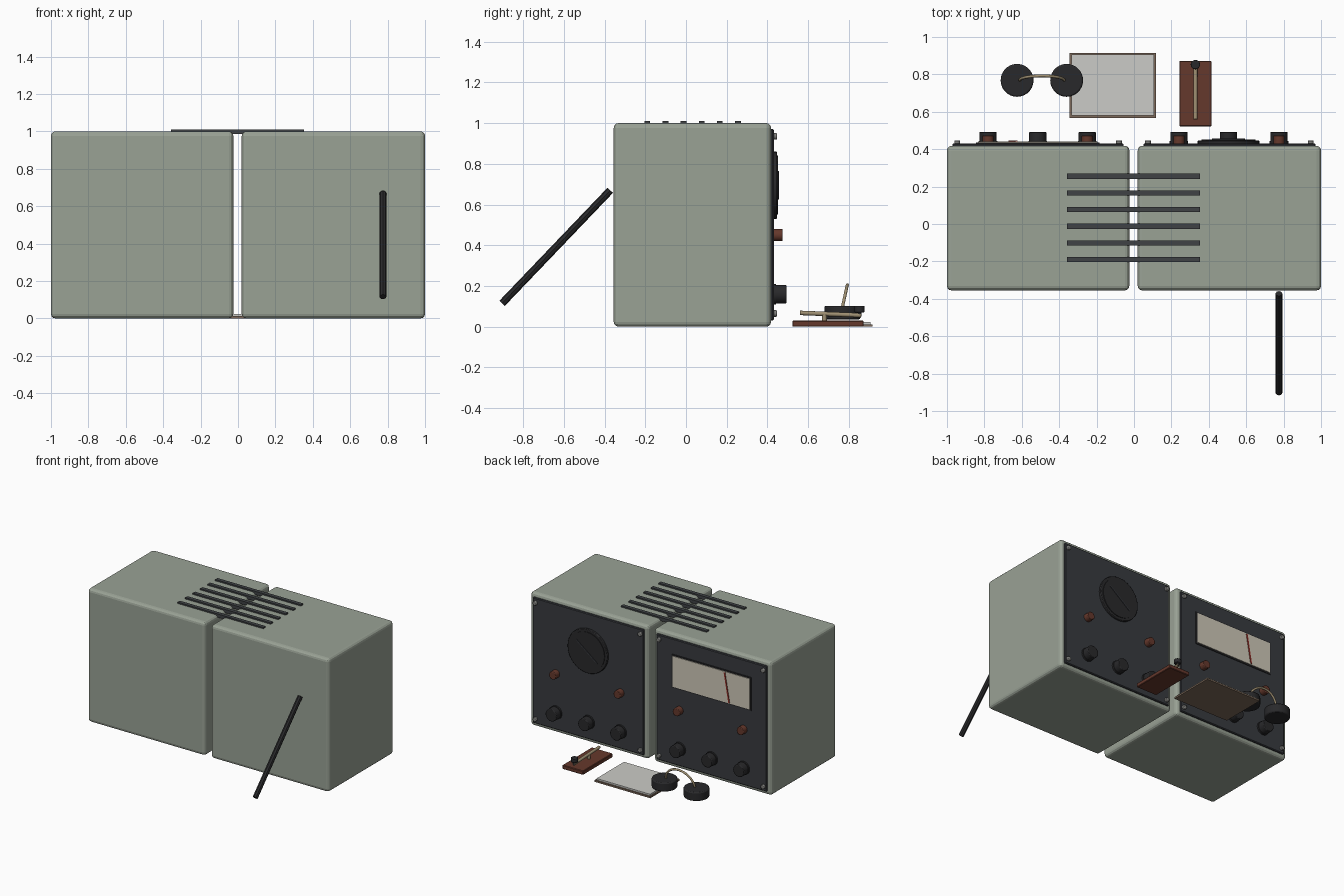
import bpy, math
from mathutils import Vector

if "Cube" in bpy.data.objects:
    bpy.data.objects.remove(bpy.data.objects["Cube"])


def mat(name, r, g, b):
    m = bpy.data.materials.new(name)
    m.diffuse_color = (r, g, b, 1)
    m.use_nodes = True
    m.node_tree.nodes["Principled BSDF"].inputs["Base Color"].default_value = m.diffuse_color
    return m


SAGE = mat("sage_enamel", .32, .36, .30)
PANEL = mat("dark_panel", .04, .043, .05)
BLACK = mat("black_plastic", .022, .022, .024)
SLOT = mat("slot_grey", .05, .055, .06)
CREAM = mat("cream_dial", .62, .58, .48)
BROWN = mat("brown_wood", .13, .04, .025)
RED = mat("red_needle", .35, .04, .03)
BRASS = mat("brass", .35, .28, .17)
STEEL = mat("steel", .22, .22, .21)
PAPER = mat("paper", .6, .6, .57)
BOARD = mat("board", .2, .14, .1)


def finish(ob, name, m, bevel, segs):
    ob.name = name
    ob.data.materials.append(m)
    if bevel:
        b = ob.modifiers.new("bevel", 'BEVEL')
        b.width, b.segments, b.limit_method = bevel, segs, 'ANGLE'
    return ob


def box(name, x, y, z, m, bevel=0, segs=1):
    """Box from (min, max) ranges."""
    r = (x, y, z)
    bpy.ops.mesh.primitive_cube_add(size=1, location=[(a + b) / 2 for a, b in r])
    ob = bpy.context.object
    ob.scale = [b - a for a, b in r]
    bpy.ops.object.transform_apply(location=False, rotation=False, scale=True)
    return finish(ob, name, m, bevel, segs)


def rod(name, p, q, r, m, sides=24, bevel=0):
    """Cylinder between two points."""
    p, q = Vector(p), Vector(q)
    d = q - p
    bpy.ops.mesh.primitive_cylinder_add(
        vertices=sides, radius=r, depth=d.length, location=(p + q) / 2,
        rotation=d.to_track_quat('Z', 'Y').to_euler())
    if sides > 8:
        bpy.ops.object.shade_smooth_by_angle(angle=math.radians(35))
    return finish(bpy.context.object, name, m, bevel, 2)


FACE = .431  # control panel surface

# Two cabinets with control panels on the +y side
for side, x0, x1, knobs in (("receiver", -1, -.025, (-.78, -.515, -.25)),
                            ("speaker", .02, 1, (.24, .505, .775))):
    box(side + "_cabinet", (x0, x1), (-.355, .418), (0, 1), SAGE, .024, 3)
    box(side + "_panel", (x0 + .03, x1 - .03), (.40, FACE), (.03, .97), PANEL, .005)
    # Corner screws
    for x in (x0 + .055, x1 - .055):
        for z in (.065, .935):
            rod(side + "_screw", (x, FACE - .005, z), (x, FACE + .016, z), .016, STEEL, 12, .004)
    # Large control knobs with a skirt
    for x in knobs:
        rod(side + "_knob_skirt", (x, FACE - .005, .16), (x, FACE + .012, .16), .05, BLACK)
        rod(side + "_knob", (x, FACE, .16), (x, FACE + .062, .16), .046, BLACK, 24, .005)
    # Small brown knobs
    for x in (knobs[0], knobs[2]):
        rod(side + "_small_knob", (x, FACE - .005, .45), (x, FACE + .043, .45), .03, BROWN, 16, .004)

# Tuning dial and slanted needle
box("dial_frame", (-.845, -.185), (FACE - .01, .436), (.605, .855), BLACK)
box("dial_face", (-.835, -.195), (FACE - .01, .441), (.615, .845), CREAM)
needle = box("dial_needle", (-.653, -.643), (.438, .446), (.62, .84), RED)
needle.rotation_euler.y = math.radians(10)

# Round speaker with a diagonal seam bar
rod("speaker_ring", (.505, FACE - .005, .695), (.505, .447, .695), .165, BLACK, 40, .004)
rod("speaker_cone", (.505, .44, .695), (.505, .452, .695), .145, BLACK, 40)
bar = box("speaker_bar", (.395, .615), (.447, .456), (.691, .699), PANEL)
bar.rotation_euler.y = math.radians(-38)

# Vent slats across the top
for i in range(6):
    y = .255 - i * .089
    box("vent_slat", (-.358, .352), (y - .014, y + .014), (.985, 1.01), SLOT)

# Leaning rear rod
rod("rear_rod", (.775, -.372, .67), (.775, -.903, .115), .0185, BLACK, 8)

# Note pad on its board
box("pad_board", (-.345, .118), (.568, .915), (0, .012), BOARD)
box("pad_paper", (-.335, .108), (.58, .905), (.01, .024), PAPER)

# Signal key: base, posts, lever and finger knob
box("key_base", (.242, .415), (.522, .872), (0, .03), BROWN, .004)
rod("key_lever", (.328, .56, .068), (.328, .86, .056), .011, BRASS, 12)
rod("key_post", (.328, .68, .028), (.328, .68, .062), .012, BRASS, 12)
rod("key_knob", (.328, .852, .07), (.328, .852, .102), .025, BLACK, 20, .005)
rod("key_knob_stem", (.328, .852, .05), (.328, .852, .075), .01, BLACK, 12)

# Headphones: two cups and a tilted band
for x in (-.625, -.36):
    rod("ear_cup", (x, .768, .036), (x, .768, .103), .088, BLACK, 28, .008)
curve = bpy.data.curves.new("headband", 'CURVE')
curve.dimensions = '3D'
curve.bevel_depth, curve.bevel_resolution = .008, 2
curve.use_fill_caps = True
spline = curve.splines.new('POLY')
spline.points.add(20)
for i, pt in enumerate(spline.points):
    a = math.pi * i / 20
    s = math.sin(a)
    pt.co = (-.492 - .12 * math.cos(a), .768 + .024 * s, .095 + .11 * s, 1)
band = bpy.data.objects.new("headband", curve)
bpy.context.collection.objects.link(band)
curve.materials.append(BRASS)
